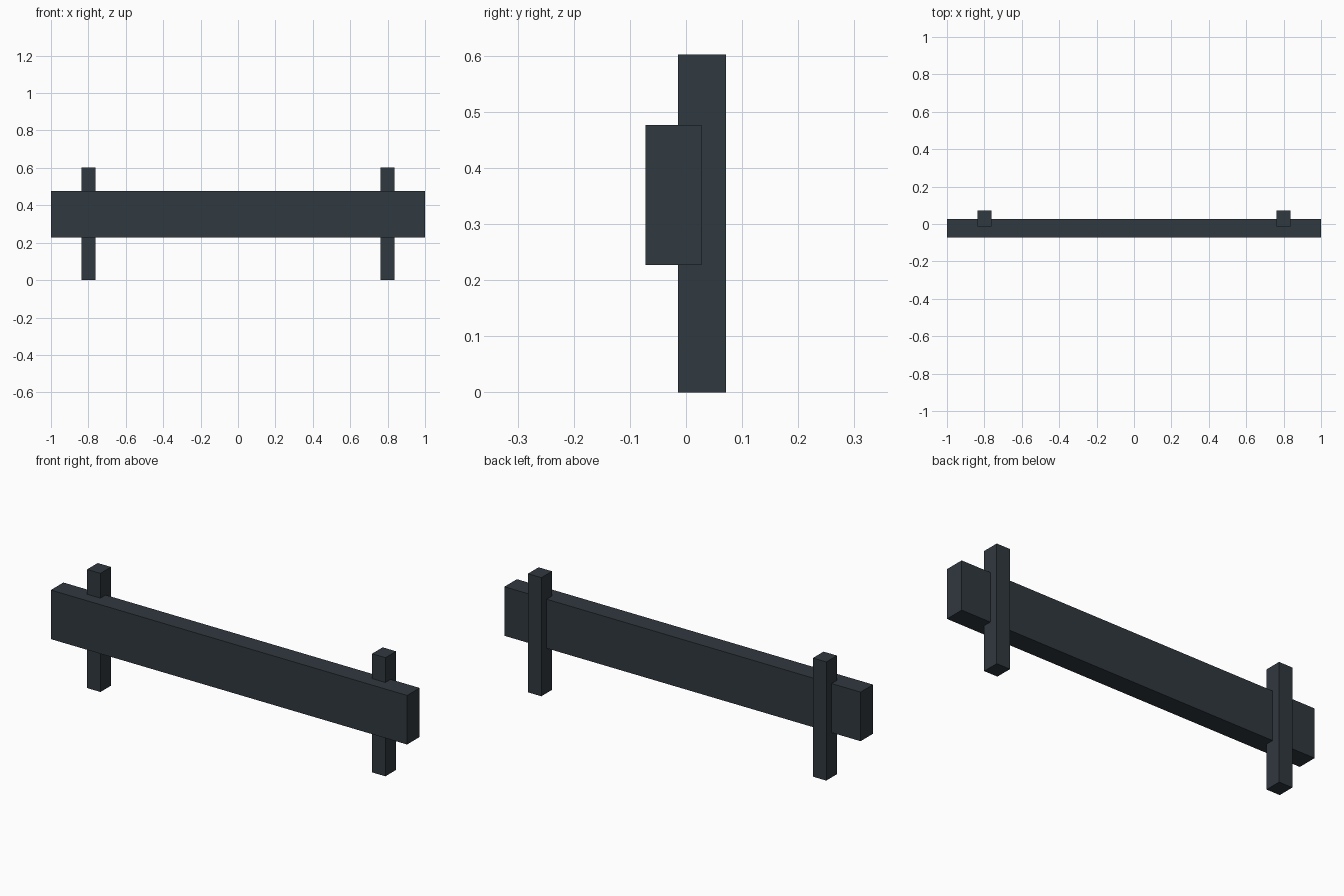
import bpy

if "Cube" in bpy.data.objects:
    bpy.data.objects.remove(bpy.data.objects["Cube"])

# Dark slate finish shared by all parts
slate = bpy.data.materials.new("dark_slate")
slate.diffuse_color = (0.03, 0.04, 0.05, 1)
slate.use_nodes = True
slate.node_tree.nodes["Principled BSDF"].inputs["Base Color"].default_value = slate.diffuse_color


def box(name, lo, hi):
    """Axis-aligned box between two corners."""
    centre = [(a + b) / 2 for a, b in zip(lo, hi)]
    bpy.ops.mesh.primitive_cube_add(size=1, location=centre)
    obj = bpy.context.object
    obj.name = name
    obj.scale = [b - a for a, b in zip(lo, hi)]
    bpy.ops.object.transform_apply(location=False, rotation=False, scale=True)
    obj.data.materials.append(slate)
    return obj


# Long horizontal rail at the front
box("rail", (-1, -0.072, 0.227), (1, 0.028, 0.476))

# Two upright posts partly sunk into the back of the rail
for side, x in (("left", -0.8), ("right", 0.8)):
    box(side + "_post", (x - 0.0375, -0.014, 0), (x + 0.0375, 0.071, 0.602))
